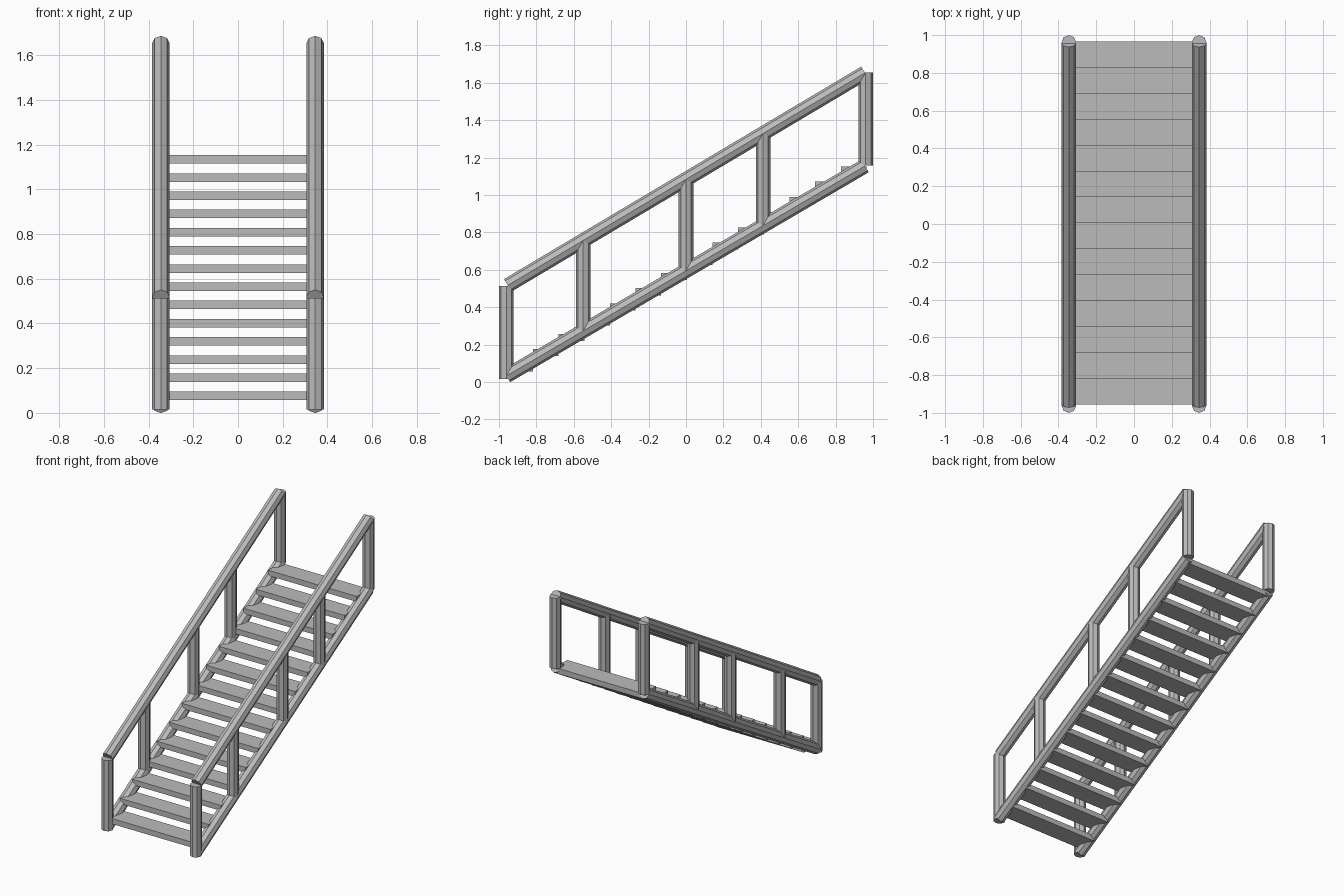
import bpy
from mathutils import Vector

if "Cube" in bpy.data.objects:
    bpy.data.objects.remove(bpy.data.objects["Cube"])

SIDES = 8
RADIUS = 0.039
SIDE_X = 0.345

grey = bpy.data.materials.new("grey")
grey.diffuse_color = (0.5, 0.5, 0.5, 1)
grey.use_nodes = True
grey.node_tree.nodes["Principled BSDF"].inputs["Base Color"].default_value = grey.diffuse_color


def bar(name, x, start, end):
    """Round bar between two (y, z) points on the plane at x."""
    a, b = Vector((x, *start)), Vector((x, *end))
    bpy.ops.mesh.primitive_cylinder_add(vertices=SIDES, radius=RADIUS,
                                        depth=(b - a).length, location=(a + b) / 2)
    ob = bpy.context.object
    ob.name = name
    ob.rotation_mode = 'QUATERNION'
    d = (b - a).normalized()
    ob.rotation_quaternion = Vector((0, 0, 1)).rotation_difference(d)
    ob.data.materials.append(grey)


# Sloping centre lines (y, z)
LOW = ((-0.96, 0.033), (0.957, 1.155))
HIGH = ((-0.953, 0.517), (0.957, 1.653))


def height(line, y):
    (y0, z0), (y1, z1) = line
    return z0 + (z1 - z0) * (y - y0) / (y1 - y0)


for side, x in (("left", -SIDE_X), ("right", SIDE_X)):
    # Stringer and handrail
    bar(side + "_stringer", x, *LOW)
    bar(side + "_handrail", x, *HIGH)
    # End posts and middle posts
    bar(side + "_front_post", x, (-0.961, 0.016), (-0.961, 0.513))
    bar(side + "_back_post", x, (0.961, 1.158), (0.961, 1.656))
    for i, y in enumerate((-0.55, 0.0, 0.412)):
        bar(f"{side}_middle_post_{i + 1}", x, (y, height(LOW, y)), (y, height(HIGH, y)))

# Treads
for i in range(14):
    bpy.ops.mesh.primitive_cube_add(size=1, location=(0, -0.887 + 0.1372 * i, 0.076 + 0.0814 * i))
    tread = bpy.context.object
    tread.name = f"tread_{i + 1}"
    tread.scale = (2 * SIDE_X, 0.1372, 0.038)
    tread.data.materials.append(grey)
